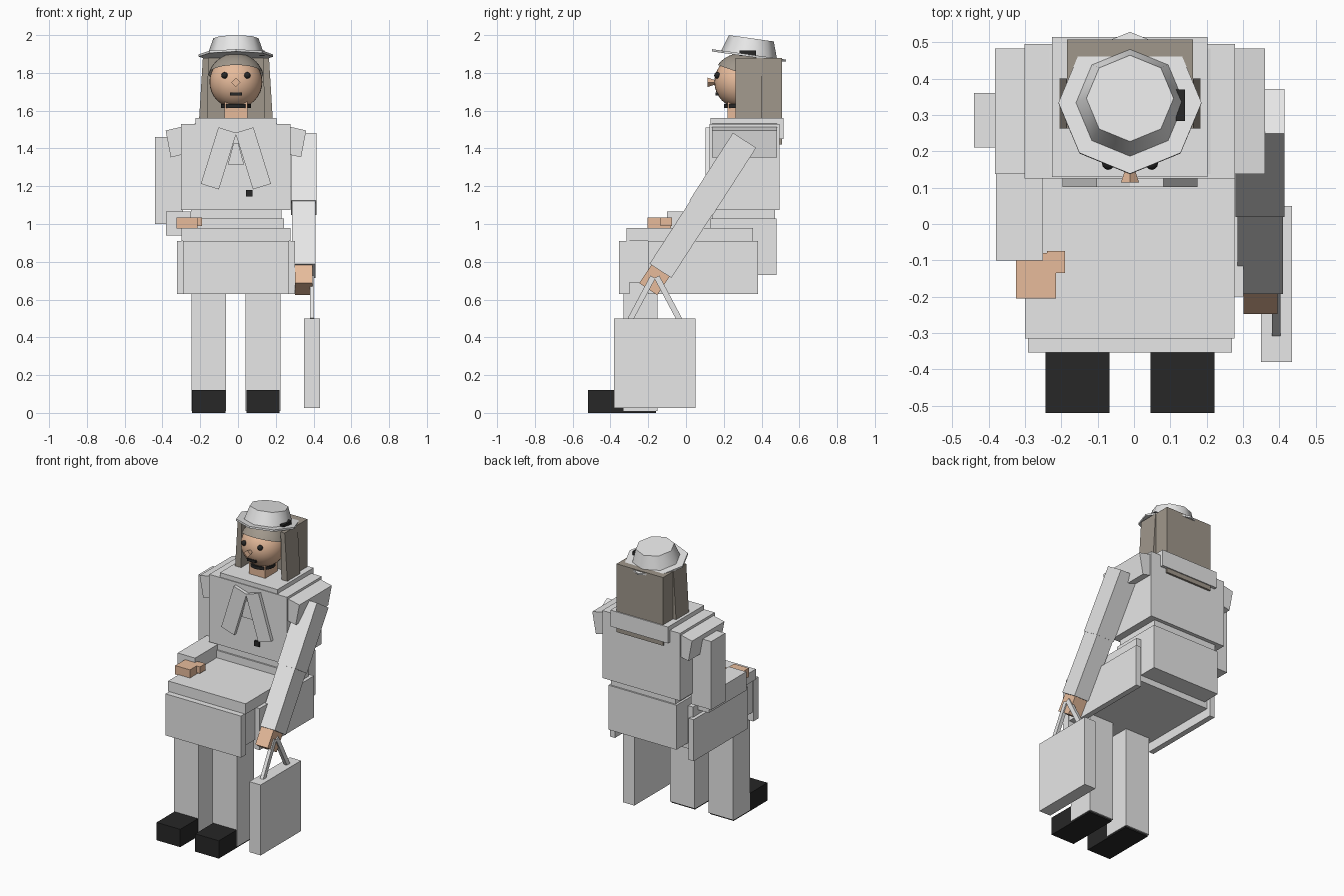
import bpy, bmesh, math
from mathutils import Vector, Matrix

if "Cube" in bpy.data.objects:
    bpy.data.objects.remove(bpy.data.objects["Cube"])

CX = -0.011  # symmetry line of the figure


def material(name, r, g, b):
    m = bpy.data.materials.new(name)
    m.diffuse_color = (r, g, b, 1)
    m.use_nodes = True
    m.node_tree.nodes["Principled BSDF"].inputs["Base Color"].default_value = m.diffuse_color
    return m


GREY = material("light grey", 0.8, 0.8, 0.8)
SKIN = material("skin", 0.8, 0.5, 0.33)
HAIR = material("grey brown hair", 0.35, 0.31, 0.26)
BLACK = material("black", 0.02, 0.02, 0.02)


def finish(name, bm, mat, smooth=None):
    bmesh.ops.recalc_face_normals(bm, faces=bm.faces)
    me = bpy.data.meshes.new(name)
    bm.to_mesh(me)
    bm.free()
    me.materials.append(mat)
    ob = bpy.data.objects.new(name, me)
    bpy.context.collection.objects.link(ob)
    if smooth:
        bpy.ops.object.select_all(action='DESELECT')
        ob.select_set(True)
        bpy.context.view_layer.objects.active = ob
        bpy.ops.object.shade_smooth_by_angle(angle=math.radians(smooth))
    return ob


def box(name, x, y, z, mat=GREY):
    bm = bmesh.new()
    bmesh.ops.create_cube(bm, size=1)
    for v in bm.verts:
        v.co = [(a + b) / 2 + c * (b - a) for c, (a, b) in zip(v.co, (x, y, z))]
    return finish(name, bm, mat)


def prism(name, pts, axis, lo, hi, mat=GREY):
    """Extrude an outline along x (points are y,z) or along y (points are x,z)."""
    bm = bmesh.new()
    put = (lambda p, d: (d, p[0], p[1])) if axis == 'x' else (lambda p, d: (p[0], d, p[1]))
    f = bm.faces.new([bm.verts.new(put(p, lo)) for p in pts])
    top = bmesh.ops.extrude_face_region(bm, geom=[f])["geom"]
    step = Vector(put((0, 0), hi - lo))
    bmesh.ops.translate(bm, vec=step, verts=[v for v in top if isinstance(v, bmesh.types.BMVert)])
    return finish(name, bm, mat)


def bar(name, a, b, width, axis, lo, hi, mat=GREY):
    """Straight bar between two points of a plane."""
    a, b = Vector(a), Vector(b)
    n = (b - a).orthogonal().normalized() * width / 2
    return prism(name, [a + n, b + n, b - n, a - n], axis, lo, hi, mat)


def cone(name, r1, r2, depth, sides, matrix, mat, smooth=None):
    bm = bmesh.new()
    bmesh.ops.create_cone(bm, cap_ends=True, segments=sides, radius1=r1, radius2=r2,
                          depth=depth, matrix=matrix)
    return finish(name, bm, mat, smooth)


def ball(name, centre, r, mat, u=32, v=16, keep_above=None):
    bm = bmesh.new()
    bmesh.ops.create_uvsphere(bm, u_segments=u, v_segments=v, radius=r,
                              matrix=Matrix.Translation(centre))
    if keep_above:
        p, n = keep_above
        bmesh.ops.bisect_plane(bm, geom=bm.verts[:] + bm.edges[:] + bm.faces[:],
                               plane_co=p, plane_no=n, clear_inner=True)
    return finish(name, bm, mat, 60)


# Legs and shoes
for s, side in ((-1, "left"), (1, "right")):
    c = CX + s * 0.144
    box(side + "_leg", (c - 0.092, c + 0.092), (-0.33, -0.15), (0.01, 0.70))
    box(side + "_shoe", (c - 0.088, c + 0.088), (-0.52, -0.16), (0, 0.12), BLACK)

# Seated skirt: lap slab, thigh block, front and side panels
box("lap", (-0.30, 0.277), (-0.315, 0.355), (0.91, 0.98))
box("thigh_block", (-0.285, 0.265), (-0.305, 0.355), (0.69, 0.91))
box("skirt_front", (-0.292, 0.27), (-0.354, -0.30), (0.63, 0.91))
for s, side in ((-1, "left"), (1, "right")):
    xs = sorted((CX + s * 0.275, CX + s * 0.312))
    box("skirt_side_" + side, xs, (-0.20, 0.38), (0.63, 0.91))

# Hips, waist and torso
box("hips", (-0.265, 0.243), (0.13, 0.48), (0.73, 1.03))
box("waist", (-0.25, 0.23), (0.14, 0.47), (1.03, 1.08))
box("torso", (-0.302, 0.278), (0.125, 0.495), (1.075, 1.53))

# Collar, back flap, crossed lapels and button
box("collar", (-0.226, 0.203), (0.13, 0.515), (1.525, 1.56))
box("collar_back", (-0.226, 0.203), (0.49, 0.515), (1.45, 1.56))
for s, side in ((-1, "left"), (1, "right")):
    bar("lapel_" + side, (CX + s * 0.045, 1.497), (CX + s * 0.138, 1.198), 0.10, 'y', 0.102, 0.13)
prism("lapel_inset", [(CX - 0.012, 1.43), (CX + 0.012, 1.43), (CX + 0.043, 1.315),
                      (CX - 0.043, 1.315)], 'y', 0.115, 0.13)
box("button", (0.042, 0.078), (0.112, 0.13), (1.145, 1.18), BLACK)

# Sloped shoulder sleeves
for s, side in ((-1, "left"), (1, "right")):
    prism("sleeve_" + side, [(CX + s * d, z) for d, z in
          ((0.20, 1.535), (0.372, 1.495), (0.345, 1.353), (0.28, 1.368), (0.20, 1.385))],
          'y', 0.138, 0.483)

# Left arm, bent with the hand on the lap
box("left_upper_arm", (-0.44, -0.29), (0.21, 0.36), (1.0, 1.46))
box("left_forearm", (-0.38, -0.25), (-0.10, 0.30), (0.94, 1.065))
box("left_hand", (-0.325, -0.215), (-0.205, -0.08), (0.975, 1.035), SKIN)
box("left_thumb", (-0.24, -0.19), (-0.135, -0.075), (0.99, 1.035), SKIN)

# Right arm, reaching down and forwards
bar("right_upper_arm", (0.31, 1.443), (0.08, 1.086), 0.146, 'x', 0.28, 0.415)
bar("right_forearm", (0.09, 1.10), (-0.135, 0.752), 0.138, 'x', 0.285, 0.41)
bar("right_hand", (-0.12, 0.775), (-0.20, 0.655), 0.115, 'x', 0.302, 0.395, SKIN)
bar("right_thumb", (-0.14, 0.75), (-0.175, 0.70), 0.05, 'x', 0.275, 0.31, SKIN)

# Bag with handles
box("bag", (0.35, 0.435), (-0.38, 0.05), (0.025, 0.50))
bar("bag_handle_front", (-0.295, 0.495), (-0.175, 0.72), 0.03, 'x', 0.38, 0.403)
bar("bag_handle_back", (-0.035, 0.495), (-0.155, 0.72), 0.03, 'x', 0.38, 0.403)

# Head, neck and choker
HEAD = Vector((CX, 0.29, 1.752))
ball("head", HEAD, 0.14, SKIN)
box("neck", (CX - 0.06, CX + 0.06), (0.22, 0.35), (1.53, 1.66), SKIN)
cone("choker", 0.08, 0.08, 0.02, 16, Matrix.Translation((CX, 0.28, 1.625)), BLACK, 40)

# Face
for s, side in ((-1, "left"), (1, "right")):
    ball("eye_" + side, (CX + s * 0.06, 0.166, 1.787), 0.017, BLACK, 12, 8)
cone("nose", 0.012, 0.025, 0.04, 4,
     Matrix.Translation((CX, 0.134, 1.75)) @ Matrix.Rotation(math.pi / 2, 4, 'X'), SKIN)
box("mouth", (CX - 0.032, CX + 0.032), (0.155, 0.185), (1.68, 1.695), BLACK)

# Hair: cap, long back block and side curtains
ball("hair_cap", HEAD, 0.152, HAIR, keep_above=((CX, 0.15, 1.848), (0, 0.35, 1)))
box("hair_back", (CX - 0.173, CX + 0.173), (0.38, 0.508), (1.42, 1.88), HAIR)
for s, side in ((-1, "left"), (1, "right")):
    prism("hair_side_" + side, [(CX + s * d, z) for d, z in
          ((0.145, 1.88), (0.175, 1.88), (0.195, 1.555), (0.15, 1.555))], 'y', 0.263, 0.40, HAIR)

# Tilted hat with an eight-sided brim and crown
TILT = Matrix.Translation((CX, 0.333, 1.892)) @ Matrix.Rotation(math.radians(-8), 4, 'X')
cone("hat_brim", 0.197, 0.197, 0.012, 8, TILT, GREY)
cone("hat_crown", 0.15, 0.12, 0.09, 8, TILT @ Matrix.Translation((0, 0, 0.047)), GREY, 50)
box("hat_ribbon", (0.115, 0.141), (0.283, 0.37), (1.89, 1.918), BLACK)
